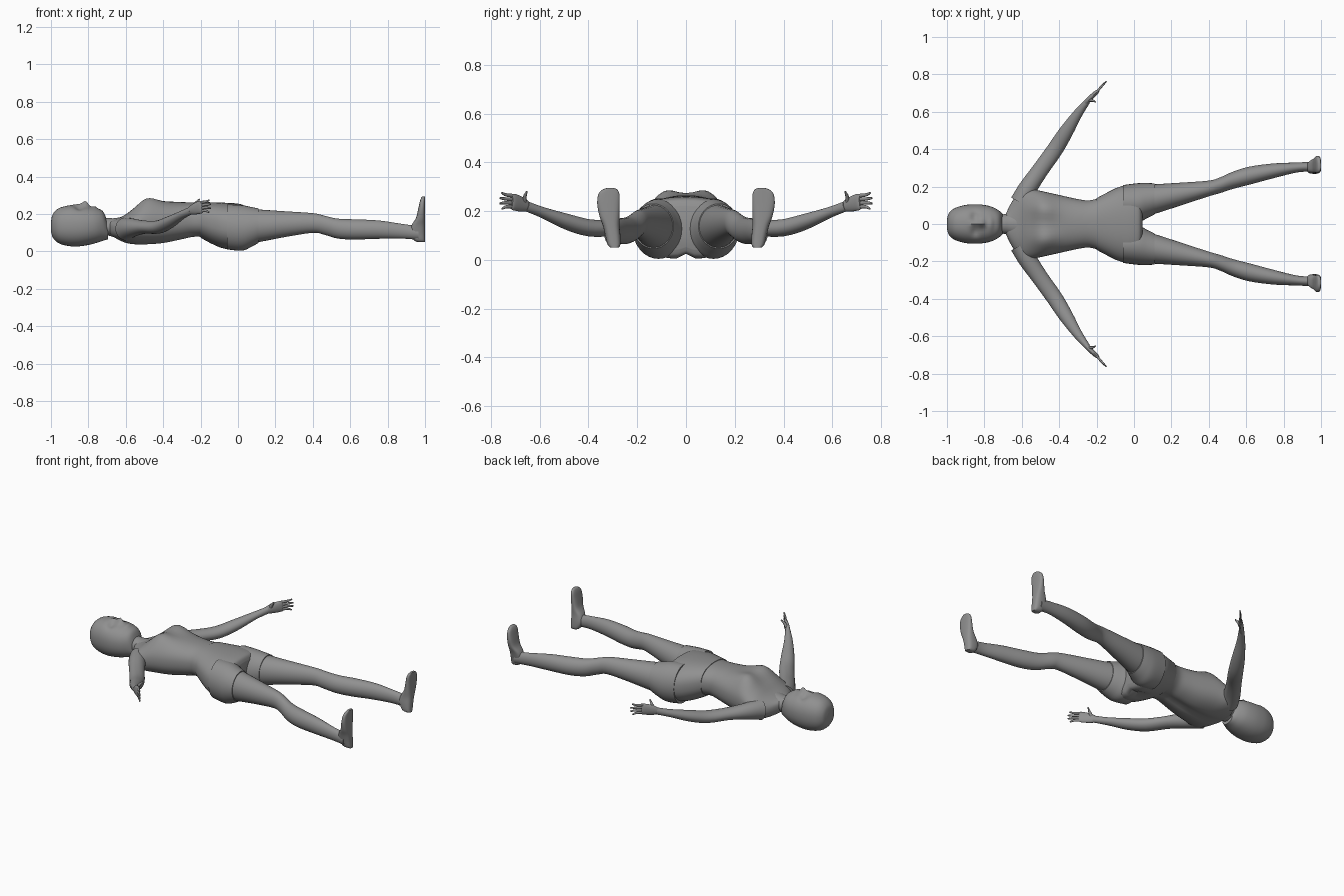
import bpy, bmesh, math
from mathutils import Vector

cube = bpy.data.objects.get("Cube")
if cube:
    bpy.data.objects.remove(cube, do_unlink=True)

grey = bpy.data.materials.new("plain grey")
grey.use_nodes = True
colour = (0.28, 0.28, 0.28, 1)
grey.diffuse_color = colour
grey.node_tree.nodes["Principled BSDF"].inputs["Base Color"].default_value = colour

X, Y, Z = Vector((1, 0, 0)), Vector((0, 1, 0)), Vector((0, 0, 1))


def smooth_path(stations, steps):
    """Catmull-Rom interpolation of every value in the stations."""
    result = []
    last = len(stations) - 1
    for i in range(last):
        a, b, c, d = (stations[max(0, min(last, i + k))] for k in (-1, 0, 1, 2))
        for s in range(steps):
            t = s / steps
            result.append([
                q + t * (r - p + t * (2 * p - 5 * q + 4 * r - e + t * (3 * (q - r) + e - p))) / 2
                for p, q, r, e in zip(a, b, c, d)])
    return result + [list(stations[-1])]


def loft(name, stations, axes=None, sides=32, steps=4, power=2.0, bumps=()):
    """Skin oval rings of (x, y, z, half width, half height) along a path."""
    path = smooth_path(stations, steps)
    centres = [Vector(p[:3]) for p in path]
    bm = bmesh.new()
    rings = []
    for i, (centre, p) in enumerate(zip(centres, path)):
        if axes:
            across, up = axes
        else:
            tangent = centres[min(i + 1, len(path) - 1)] - centres[max(i - 1, 0)]
            across = Z.cross(tangent).normalized()
            up = tangent.cross(across).normalized()
        ring = []
        for k in range(sides):
            angle = math.tau * k / sides
            c, s = math.cos(angle), math.sin(angle)
            c = math.copysign(abs(c) ** (2 / power), c)
            s = math.copysign(abs(s) ** (2 / power), s)
            co = centre + across * c * p[3] + up * s * p[4]
            # Soft raised or sunken spots on the upper (1) or lower (-1) side
            for bx, by, rx, ry, lift, face in bumps:
                fall = ((co.x - bx) / rx) ** 2 + ((co.y - by) / ry) ** 2
                co.z += lift * math.exp(-fall) * max(0, s * face)
            ring.append(bm.verts.new(co))
        rings.append(ring)
    for a, b in zip(rings, rings[1:]):
        for k in range(sides):
            j = (k + 1) % sides
            bm.faces.new((a[k], a[j], b[j], b[k]))
    bm.faces.new(rings[0])
    bm.faces.new(rings[-1])
    bmesh.ops.recalc_face_normals(bm, faces=bm.faces)
    mesh = bpy.data.meshes.new(name)
    bm.to_mesh(mesh)
    bm.free()
    mesh.materials.append(grey)
    obj = bpy.data.objects.new(name, mesh)
    bpy.context.collection.objects.link(obj)
    bpy.ops.object.select_all(action="DESELECT")
    obj.select_set(True)
    bpy.context.view_layer.objects.active = obj
    bpy.ops.object.shade_smooth_by_angle(angle=math.radians(45))
    return obj


def body(name, rows, **options):
    """Loft along x from rows of (x, y, half width, bottom, top)."""
    stations = [(x, y, (lo + hi) / 2, w, (hi - lo) / 2) for x, y, w, lo, hi in rows]
    return loft(name, stations, axes=(Y, Z), **options)


# Head, with nose, brow, eye sockets, lips and chin
body("head", [
    (-1, 0, .025, .11, .16), (-.99, 0, .058, .075, .2), (-.96, 0, .084, .045, .23),
    (-.91, 0, .1, .03, .245), (-.86, 0, .105, .027, .246), (-.81, 0, .103, .033, .24),
    (-.76, 0, .092, .045, .232), (-.72, 0, .07, .058, .212), (-.695, 0, .045, .065, .15)],
    sides=48, steps=6, power=2.2,
    bumps=[(-.815, 0, .02, .016, .026, 1), (-.85, 0, .03, .01, .01, 1),
           (-.85, .042, .022, .026, -.016, 1), (-.85, -.042, .022, .026, -.016, 1),
           (-.765, 0, .014, .03, .008, 1)])
body("neck", [(-.77, 0, .052, .075, .18), (-.7, 0, .052, .085, .18),
              (-.66, 0, .062, .075, .178), (-.6, 0, .085, .06, .19)])

# Upper body with chest
body("torso", [
    (-.685, 0, .055, .09, .165), (-.655, 0, .115, .07, .172), (-.61, 0, .178, .048, .192),
    (-.56, 0, .187, .037, .225), (-.49, 0, .175, .035, .264), (-.4, 0, .155, .042, .267),
    (-.3, 0, .133, .062, .264), (-.24, 0, .126, .075, .262), (-.185, 0, .14, .075, .262)],
    sides=48, steps=5, power=2.3,
    bumps=[(-.48, .09, .075, .06, .03, 1), (-.48, -.09, .075, .06, .03, 1),
           (-.4, 0, .2, .025, .015, -1)])

# Shorts
body("shorts", [
    (-.2, 0, .138, .074, .265), (-.14, 0, .17, .04, .263), (-.08, 0, .198, .015, .261),
    (-.01, 0, .212, .003, .257), (.03, 0, .2, .012, .247), (.045, 0, .15, .04, .22)],
    sides=48, steps=5, power=2.4,
    bumps=[(-.01, 0, .08, .025, .022, -1)])

for s, side in ((-1, "front"), (1, "back")):
    # Legs and shorts hems
    body(side + "_shorts_leg", [
        (-.06, s * .11, .098, .012, .252), (.02, s * .113, .105, .004, .248),
        (.07, s * .125, .094, .024, .238), (.11, s * .134, .083, .046, .23)])
    body(side + "_leg", [
        (.06, s * .125, .085, .045, .228), (.12, s * .135, .078, .052, .224),
        (.25, s * .16, .061, .077, .215), (.4, s * .19, .042, .1, .205),
        (.46, s * .207, .042, .09, .192), (.53, s * .234, .046, .07, .176),
        (.62, s * .259, .048, .064, .172), (.75, s * .285, .039, .068, .166),
        (.88, s * .303, .026, .069, .147), (.965, s * .306, .028, .062, .135)])

    # Foot, skinned from heel to toe against a flat sole
    foot = [(.05, .96, .293, .016), (.062, .94, .295, .026), (.1, .922, .3, .031),
            (.14, .928, .307, .034), (.18, .952, .314, .041), (.23, .964, .318, .046),
            (.27, .973, .316, .043), (.288, .98, .312, .03), (.294, .985, .311, .016)]
    loft(side + "_foot",
         [((1 + x) / 2, s * y, z, w, (1 - x) / 2) for z, x, y, w in foot],
         axes=(Y, X), power=2.8)

    # Arm
    loft(side + "_arm", [
        (-.6, s * .12, .12, .06, .062), (-.568, s * .19, .127, .05, .05),
        (-.5, s * .29, .13, .044, .035), (-.425, s * .395, .131, .043, .035),
        (-.365, s * .49, .157, .038, .032), (-.3, s * .59, .195, .025, .022),
        (-.25, s * .655, .22, .016, .021)])

    # Hand with four fingers and a thumb
    loft(side + "_palm", [
        (-.26, s * .645, .216, .014, .019), (-.235, s * .672, .227, .014, .03),
        (-.2, s * .705, .237, .011, .034), (-.188, s * .715, .239, .006, .028)], sides=20)
    for i, reach in enumerate((.85, 1, 1, .88)):
        z = .215 + i * .016
        end = z + (i - 1) * .006
        loft(f"{side}_finger_{i + 1}", [
            (-.2, s * .705, z, .006, .008),
            (-.2 + .03 * reach, s * (.705 + .035 * reach), z + .003, .006, .007),
            (-.2 + .053 * reach, s * (.705 + .058 * reach), end, .003, .004)], sides=10)
    loft(side + "_thumb", [
        (-.24, s * .662, .235, .009, .011), (-.222, s * .66, .262, .007, .008),
        (-.205, s * .652, .28, .003, .004)], sides=12)
